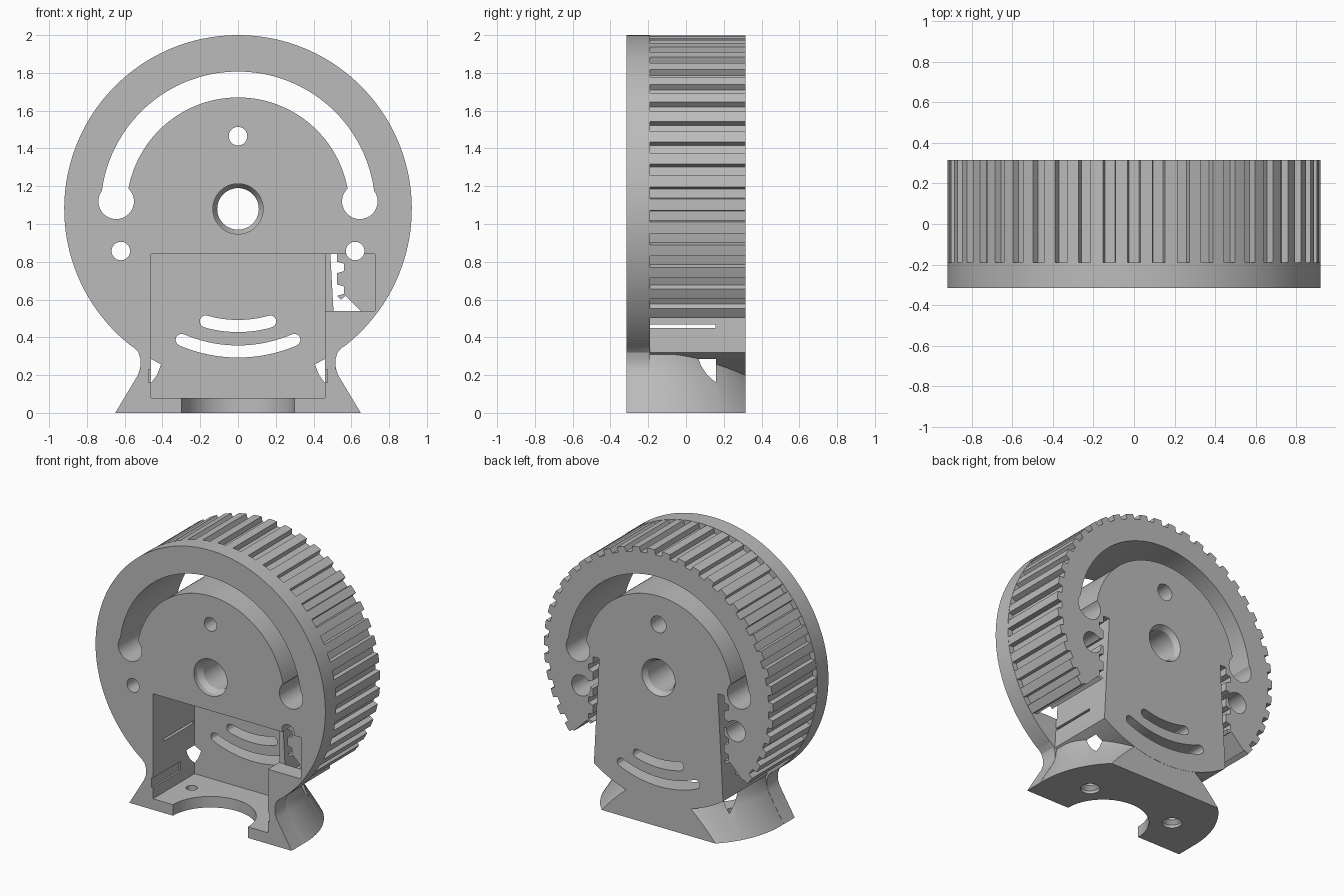
import bpy, bmesh
from math import sin, cos, pi, radians
from mathutils import Matrix

cube = bpy.data.objects.get("Cube")
if cube:
    bpy.data.objects.remove(cube, do_unlink=True)

HUB = 1.08            # height of the wheel axis
R = 0.92              # wheel radius
FRONT, FLANGE, BACK = -0.315, -0.19, 0.315

grey = bpy.data.materials.new("plain grey")
grey.use_nodes = True
grey.diffuse_color = (0.5, 0.5, 0.5, 1)
grey.node_tree.nodes["Principled BSDF"].inputs["Base Color"].default_value = (0.5, 0.5, 0.5, 1)


def finish(name, bm):
    bmesh.ops.recalc_face_normals(bm, faces=bm.faces)
    mesh = bpy.data.meshes.new(name)
    bm.to_mesh(mesh)
    bm.free()
    mesh.materials.append(grey)
    obj = bpy.data.objects.new(name, mesh)
    bpy.context.scene.collection.objects.link(obj)
    return obj


def prism(name, outline, y0, y1):
    """Extrude an (x, z) outline along y."""
    bm = bmesh.new()
    face = bm.faces.new([bm.verts.new((x, y0, z)) for x, z in outline])
    ext = bmesh.ops.extrude_face_region(bm, geom=[face])
    moved = [v for v in ext["geom"] if isinstance(v, bmesh.types.BMVert)]
    bmesh.ops.translate(bm, verts=moved, vec=(0, y1 - y0, 0))
    return finish(name, bm)


def box(name, x0, x1, y0, y1, z0, z1):
    return prism(name, [(x0, z0), (x1, z0), (x1, z1), (x0, z1)], y0, y1)


def lathe(name, profile, centre, axis="Z", segments=96):
    """Closed solid of revolution from (radius, height) pairs."""
    bm = bmesh.new()
    turn = [2 * pi * i / segments for i in range(segments)]
    rings = [[bm.verts.new((r * cos(a), r * sin(a), h)) for a in turn] for r, h in profile]
    for low, high in zip(rings, rings[1:]):
        for i in range(segments):
            j = (i + 1) % segments
            bm.faces.new((low[i], low[j], high[j], high[i]))
    bm.faces.new(rings[0])
    bm.faces.new(rings[-1])
    spin = Matrix.Rotation(-pi / 2, 4, "X") if axis == "Y" else Matrix()
    bm.transform(Matrix.Translation(centre) @ spin)
    return finish(name, bm)


def polar(r, degrees):
    """Point on the wheel, measured clockwise from the top."""
    a = radians(degrees)
    return (r * sin(a), HUB + r * cos(a))


def arc(r, a0, a1, n):
    return [polar(r, a0 + (a1 - a0) * i / n) for i in range(n + 1)]


def combine(target, tool, operation="DIFFERENCE"):
    mod = target.modifiers.new("combine", "BOOLEAN")
    mod.operation, mod.solver, mod.object = operation, "EXACT", tool
    bpy.context.view_layer.objects.active = target
    bpy.ops.object.modifier_apply(modifier=mod.name)
    bpy.data.objects.remove(tool, do_unlink=True)


def hole(x, z, r, y0=-0.5, y1=0.5):
    return lathe("hole", [(r, y0), (r, y1)], (x, 0, z), "Y", 48)


# Front flange with a flared neck
neck = [(0.65, 0), (0.53, 0.2), (0.516, 0.24), (0.515, 0.28), (0.527, 0.32), (0.55, 0.345)]
outline = neck + arc(R, 142, -142, 140) + [(-x, z) for x, z in reversed(neck)]
body = prism("toothed_wheel_stand", outline, FRONT, FLANGE)

# Drum with belt grooves
PITCH, LAST = 7.7, 17
drum_outline = []
for k in range(-LAST, LAST + 1):
    a = k * PITCH
    drum_outline += [polar(R - 0.002, a - 1.95), polar(R - 0.037, a - 1.6),
                     polar(R - 0.037, a + 1.6), polar(R - 0.002, a + 1.95)]
    if k < LAST:
        drum_outline.append(polar(R - 0.002, a + PITCH / 2))
end = LAST * PITCH
drum_outline += arc(R - 0.002, end + 4, 356 - end, 32)
combine(body, prism("drum", drum_outline, FLANGE - 0.05, BACK), "UNION")

# Belt passages, open below, with a toothed outer side
for s in (1, -1):
    passage = [(0.475, 1.09), (0.525, 1.09)]
    for i in range(4):
        z = 1.04 - 0.12 * i
        passage += [(0.525, z), (0.56, z - 0.01), (0.56, z - 0.05), (0.525, z - 0.06)]
    passage += [(0.545, 0.6), (0.57, 0.62), (1.1, 0.09), (0.515, 0.09), (0.515, 0.36), (0.505, 0.55)]
    combine(body, prism("passage", [(s * x, z) for x, z in passage], FLANGE, 0.5))

# Flared round foot, cut flat at the back
foot = lathe("foot", [(0.65, 0), (0.53, 0.2), (0.514, 0.25), (0.505, 0.31)], (0, -0.15, 0))
combine(foot, box("foot_bounds", -1, 1, -0.25, BACK - 0.001, -0.1, 0.5), "INTERSECT")
combine(body, foot, "UNION")

# Main front pocket, side pocket and wall slits
combine(body, box("pocket", -0.46, 0.46, -0.5, 0.16, 0.08, 0.84))
combine(body, box("side_pocket", 0.44, 0.725, -0.5, FLANGE + 0.005, 0.54, 0.84))
combine(body, box("clip_slots", -0.473, 0.473, -0.5, 0.0, 0.16, 0.23))
for s in (1, -1):
    x0, x1 = sorted((s * 0.42, s * 0.56))
    combine(body, box("wall_slit", x0, x1, FLANGE, 0.155, 0.45, 0.467))

# Long arched slot with round ends
combine(body, prism("arch", arc(0.727, -88, 88, 72) + arc(0.59, 88, -88, 72), -0.5, 0.5))
for s in (1, -1):
    combine(body, hole(s * 0.645, 1.12, 0.094))
    # Lower bolt holes, wider from behind
    combine(body, hole(s * 0.62, 0.857, 0.049))
    combine(body, hole(s * 0.62, 0.857, 0.075, FLANGE + 0.01))
    # Countersunk screw holes in the foot
    screw = [(0.065, -0.05), (0.065, 0.02), (0.038, 0.045), (0.038, 0.15)]
    combine(body, lathe("screw_hole", screw, (s * 0.35, -0.03, 0), segments=32))
combine(body, hole(0, 1.465, 0.049))
combine(body, hole(0, 1.465, 0.06, 0))

# Axle bore, chamfered at both ends
bore = [(0.133, -0.4), (0.133, -0.28), (0.11, -0.24), (0.11, 0.28), (0.133, 0.316), (0.133, 0.4)]
combine(body, lathe("bore", bore, (0, 0, HUB), "Y", 64))

# Two curved adjusting slots in the back panel
for r, half in ((0.62, 16), (0.755, 23.3)):
    w = 0.032
    caps = []
    for a, start in ((180 + half, 0), (180 - half, 180)):
        cx, cz = polar(r, a)
        caps.append([(cx + w * sin(radians(a + start + t)), cz + w * cos(radians(a + start + t)))
                     for t in range(30, 180, 30)])
    slot = arc(r + w, 180 - half, 180 + half, 20) + caps[0]
    slot += arc(r - w, 180 + half, 180 - half, 20) + caps[1]
    combine(body, prism("slot", slot, 0.1, 0.5))

# Round opening in the front of the floor
combine(body, lathe("floor_opening", [(0.3, -0.1), (0.3, 0.2)], (0, FRONT, 0)))

bpy.ops.object.select_all(action="DESELECT")
body.select_set(True)
bpy.context.view_layer.objects.active = body
bpy.ops.object.shade_smooth_by_angle(angle=radians(25))
